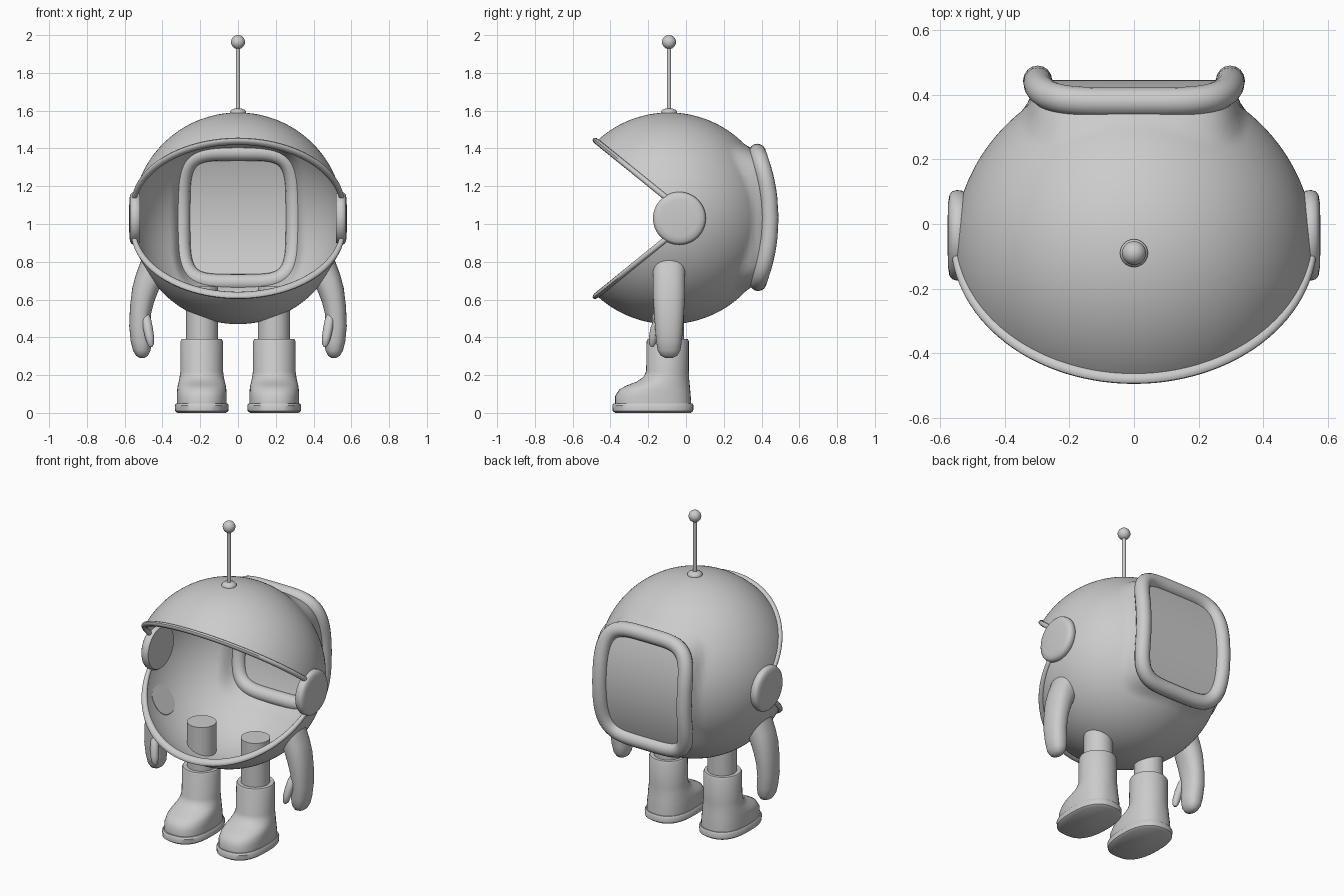
import bpy, bmesh, math
from mathutils import Vector

if "Cube" in bpy.data.objects:
    bpy.data.objects.remove(bpy.data.objects["Cube"])

grey = bpy.data.materials.new("light grey")
grey.diffuse_color = (0.6, 0.6, 0.6, 1)
grey.use_nodes = True
grey.node_tree.nodes["Principled BSDF"].inputs["Base Color"].default_value = grey.diffuse_color

C = Vector((0, -0.09, 1.03))   # helmet centre
R = 0.56                       # helmet radius
HINGE = Vector((0, 0.03, 1.03))
TILT = math.radians(39)        # half angle of the face opening


def finish(name, bm, recalc=True):
    if recalc:
        bmesh.ops.recalc_face_normals(bm, faces=bm.faces)
    mesh = bpy.data.meshes.new(name)
    bm.to_mesh(mesh)
    bm.free()
    mesh.materials.append(grey)
    ob = bpy.data.objects.new(name, mesh)
    bpy.context.collection.objects.link(ob)
    bpy.ops.object.select_all(action='DESELECT')
    ob.select_set(True)
    bpy.context.view_layer.objects.active = ob
    bpy.ops.object.shade_smooth_by_angle(angle=math.radians(40))
    return ob


def loft(name, rings, loop=False, caps=True):
    bm = bmesh.new()
    vs = [[bm.verts.new(p) for p in r] for r in rings]
    n = len(vs[0])
    for i in range(len(vs) if loop else len(vs) - 1):
        a, b = vs[i], vs[(i + 1) % len(vs)]
        for j in range(n):
            k = (j + 1) % n
            bm.faces.new((a[j], a[k], b[k], b[j]))
    if caps and not loop:
        bm.faces.new(vs[0])
        bm.faces.new(vs[-1])
    return finish(name, bm)


def oval(c, u, v, n=32, e=2.0):
    """Superellipse ring around c with half axes u and v."""
    c, u, v = Vector(c), Vector(u), Vector(v)
    pts = []
    for i in range(n):
        t = 2 * math.pi * i / n
        a, b = math.cos(t), math.sin(t)
        pts.append(c + u * math.copysign(abs(a) ** (2 / e), a)
                   + v * math.copysign(abs(b) ** (2 / e), b))
    return pts


def lathe(name, c, axis, profile, n=40):
    """Round part: profile of (radius, distance along axis)."""
    axis = Vector(axis)
    u = axis.orthogonal().normalized()
    v = axis.cross(u)
    return loft(name, [oval(Vector(c) + axis * h, u * r, v * r, n) for r, h in profile])


def back_y(z):
    return 0.445 - 0.55 * (z - 1.03) ** 2


# Helmet shell: sphere with a raised back panel and a wedge cut for the face
bm = bmesh.new()
bmesh.ops.create_uvsphere(bm, u_segments=160, v_segments=96, radius=R)
for v in bm.verts:
    v.co += C
    if v.co.y > 0.1:
        f = (abs(v.co.x / 0.3) ** 4.5 + abs((v.co.z - 1.035) / 0.345) ** 4.5) ** (1 / 4.5)
        w = min(1, max(0, (1.14 - f) / 0.18))
        w = w * w * (3 - 2 * w)
        v.co.y += w * (back_y(v.co.z) - v.co.y)
for s in (1, -1):
    bmesh.ops.bisect_plane(bm, geom=bm.verts[:] + bm.edges[:] + bm.faces[:], dist=1e-5,
                           plane_co=HINGE, plane_no=(0, math.sin(TILT), s * math.cos(TILT)))
gone = []
for f in bm.faces:
    d = f.calc_center_median() - HINGE
    if d.y < 0 and abs(d.z) < -d.y * math.tan(TILT):
        gone.append(f)
bmesh.ops.delete(bm, geom=gone, context='FACES')
finish("helmet_shell", bm, recalc=False)

# Rims along the two edges of the face opening
off = HINGE.y - C.y
s0 = off * math.cos(TILT)
rr = math.sqrt(R * R - (off * math.sin(TILT)) ** 2)
end = math.acos(-s0 / rr)
for s, label in ((1, "upper"), (-1, "lower")):
    d = Vector((0, -math.cos(TILT), s * math.sin(TILT)))
    nrm = Vector((0, math.sin(TILT), s * math.cos(TILT)))
    rings = []
    for i in range(65):
        t = end * (i / 32 - 1)
        out = d * math.cos(t) + Vector((math.sin(t), 0, 0))
        size = 0.012 + 0.012 * max(0, math.cos(t))
        rings.append(oval(HINGE + d * s0 + out * rr, out * size, nrm * 0.015, 12))
    loft(label + "_face_rim", rings)

# Rounded square frame on the back
path = [p + Vector((0, back_y(p.z), 0))
        for p in oval((0, 0, 1.035), (0.298, 0, 0), (0, 0, 0.345), 96, 4.5)]
rings = []
for i, p in enumerate(path):
    tan = (path[(i + 1) % 96] - path[i - 1]).normalized()
    u = tan.cross(Vector((0, 1, 0))).normalized()
    rings.append(oval(p, u * 0.045, tan.cross(u) * 0.045, 16))
loft("back_frame", rings, loop=True)

# Antenna
lathe("antenna_base", (0, -0.09, 1.58), (0, 0, 1),
      [(0.043, 0), (0.043, 0.015), (0.036, 0.024), (0.015, 0.032)])
lathe("antenna_rod", (0, -0.09, 1.59), (0, 0, 1), [(0.012, 0), (0.012, 0.36)], 20)
bm = bmesh.new()
bmesh.ops.create_uvsphere(bm, u_segments=32, v_segments=20, radius=0.037)
bmesh.ops.translate(bm, verts=bm.verts, vec=(0, -0.09, 1.963))
finish("antenna_ball", bm)

# Arm sections: outer x, z, inner x, z, half depth
ARM = [(.512, .81, .415, .66, .086), (.54, .735, .428, .63, .086), (.56, .66, .445, .585, .085),
       (.572, .56, .46, .525, .08), (.576, .46, .465, .45, .074), (.568, .38, .458, .38, .068),
       (.556, .33, .463, .33, .06), (.54, .303, .477, .303, .044), (.52, .291, .495, .291, .018)]
THUMB = [(.49, -.125, .54, .012), (.485, -.145, .50, .024), (.477, -.162, .45, .026),
         (.468, -.173, .40, .024), (.463, -.178, .365, .018), (.461, -.179, .35, .007)]
# Boot sections: z, front y, back y, half width
BOOT = [(.045, -.375, .028, .132), (.09, -.375, .025, .132), (.125, -.352, .022, .13),
        (.145, -.315, .02, .127), (.165, -.262, .018, .122), (.19, -.225, .016, .117),
        (.22, -.211, .015, .113), (.38, -.208, .015, .112), (.39, -.203, .01, .107),
        (.39, -.18, -.012, .085)]
SOLE = [(0, -.375, .025, .128), (.01, -.388, .038, .141), (.04, -.39, .04, .143),
        (.05, -.383, .034, .136)]


def foot(name, x, rows):
    rings = []
    for z, y0, y1, w in rows:
        e = 2.0 + 0.5 * min(1, max(0, (0.2 - z) / 0.1))
        rings.append(oval((x, (y0 + y1) / 2, z), (w, 0, 0), (0, (y1 - y0) / 2, 0), 40, e))
    loft(name, rings)


for s, side in ((-1, "left"), (1, "right")):
    # Ear disc with a rounded edge
    lathe(side + "_ear_disc", (s * 0.52, -0.035, 1.03), (s, 0, 0),
          [(.13, 0), (.138, .012), (.14, .028), (.136, .042), (.125, .051), (.1, .055), (.03, .057)], 48)
    # Arm and thumb
    loft(side + "_arm", [oval((s * (a + c) / 2, -0.09, (b + d) / 2),
                              (s * (a - c) / 2, 0, (b - d) / 2), (0, h, 0), 32, 2.3)
                         for a, b, c, d, h in ARM])
    loft(side + "_thumb", [oval((s * x, y, z), (r, 0, 0), (0, r, 0), 16) for x, y, z, r in THUMB])
    # Leg, boot and sole
    lathe(side + "_leg", (s * 0.19, -0.095, 0.3), (0, 0, 1), [(.085, 0), (.085, .37)])
    foot(side + "_boot", s * 0.192, BOOT)
    foot(side + "_sole", s * 0.192, SOLE)
